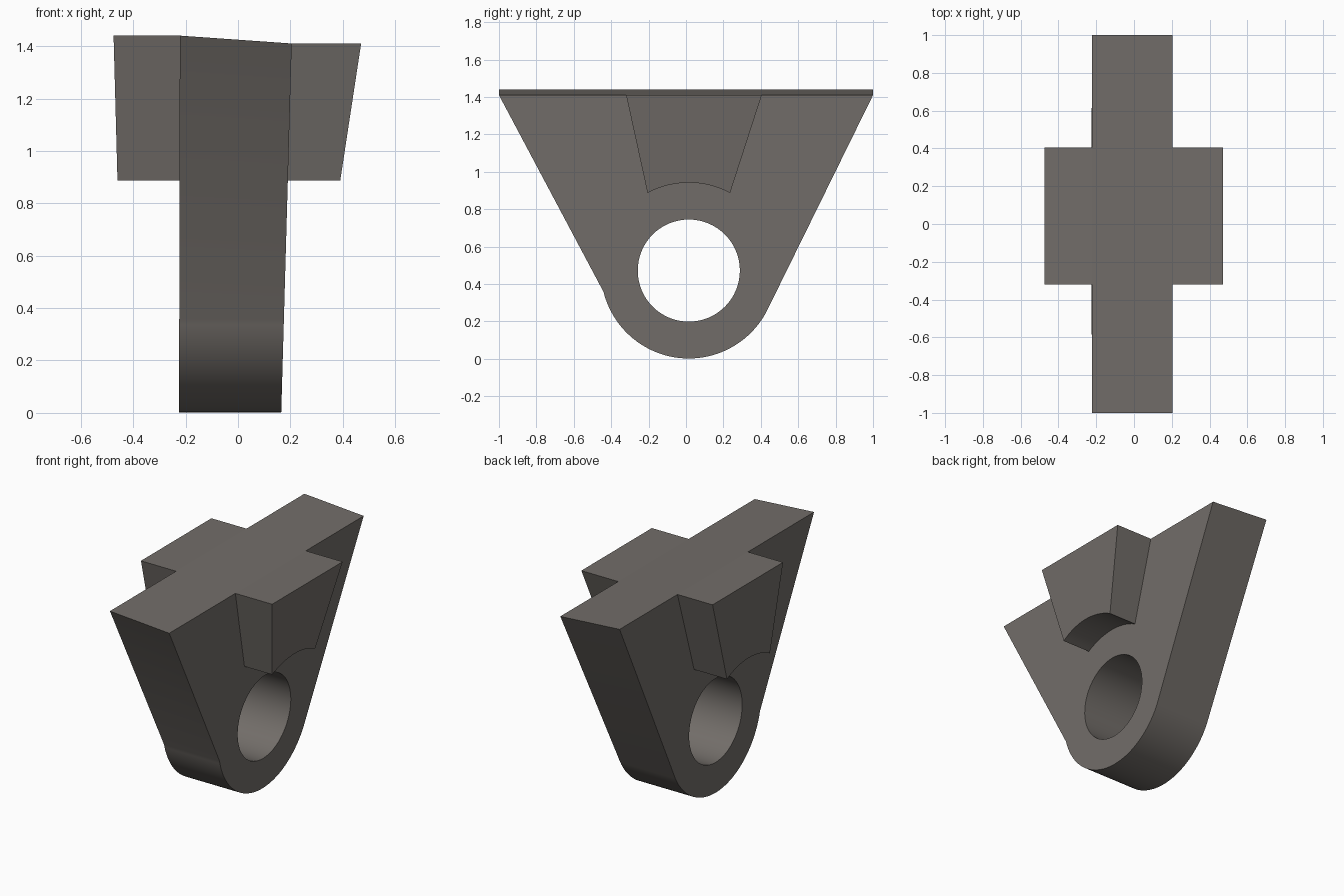
import bpy, bmesh, math

cube = bpy.data.objects.get("Cube")
if cube:
    bpy.data.objects.remove(cube, do_unlink=True)

# One dull warm grey for everything
grey = bpy.data.materials.new("warm_grey")
grey.use_nodes = True
colour = (0.17, 0.155, 0.142, 1)
grey.diffuse_color = colour
grey.node_tree.nodes["Principled BSDF"].inputs["Base Color"].default_value = colour

CY, CZ = 0.015, 0.472          # bore axis
RIM, BORE = 0.47, 0.273        # outer and bore radii
TOP_L, TOP_R = 1.44, 1.41      # top height on the -x and +x sides


def arc(radius, start, end, count):
    """Points (y, z) around the bore axis, angles in degrees."""
    angles = [math.radians(start + (end - start) * i / count) for i in range(count + 1)]
    return [(CY + radius * math.cos(a), CZ + radius * math.sin(a)) for a in angles]


def plane(low, high, z0, z1):
    """Side plane: x varies linearly with height."""
    return lambda z: low + (high - low) * (z - z0) / (z1 - z0)


def loop(bm, points, x_at):
    verts = [bm.verts.new((x_at(z), y, z)) for y, z in points]
    return verts, [bm.edges.new((a, b)) for a, b in zip(verts, verts[1:] + verts[:1])]


def wall(bm, a, b):
    for i in range(len(a)):
        j = (i + 1) % len(a)
        bm.faces.new((a[i], a[j], b[j], b[i]))


def finish(bm, name):
    bmesh.ops.recalc_face_normals(bm, faces=bm.faces[:])
    mesh = bpy.data.meshes.new(name)
    bm.to_mesh(mesh)
    bm.free()
    mesh.materials.append(grey)
    obj = bpy.data.objects.new(name, mesh)
    bpy.context.collection.objects.link(obj)
    bpy.ops.object.select_all(action='DESELECT')
    obj.select_set(True)
    bpy.context.view_layer.objects.active = obj
    bpy.ops.object.shade_smooth_by_angle(angle=math.radians(30))


left_face = plane(-0.225, -0.222, 0, TOP_L)
right_face = plane(0.165, 0.205, 0, TOP_R)

# Wedge-shaped plate with rounded foot and through bore
bm = bmesh.new()
outers, inners = [], []
for face, top in ((left_face, TOP_L), (right_face, TOP_R)):
    outline = [(1, top), (-1, top)] + arc(RIM, 194, 332, 48)
    outer, outer_edges = loop(bm, outline, face)
    inner, inner_edges = loop(bm, arc(BORE, 0, 360, 64)[:-1], face)
    bmesh.ops.triangle_fill(bm, edges=outer_edges + inner_edges, use_beauty=True)
    outers.append(outer)
    inners.append(inner)
wall(bm, *outers)
wall(bm, *inners)
finish(bm, "bored_wedge_plate")

# Side blocks with a concave underside following the rim
for name, near, far, top in (
        ("right_side_block", left_face, plane(-0.46, -0.475, 0.885, TOP_L), TOP_L),
        ("left_side_block", right_face, plane(0.39, 0.47, 0.885, TOP_R), TOP_R)):
    bm = bmesh.new()
    outline = [(0.405, top), (-0.32, top)] + arc(RIM, 118, 62, 16)
    a, _ = loop(bm, outline, near)
    b, _ = loop(bm, outline, far)
    wall(bm, a, b)
    bm.faces.new(b)
    finish(bm, name)
